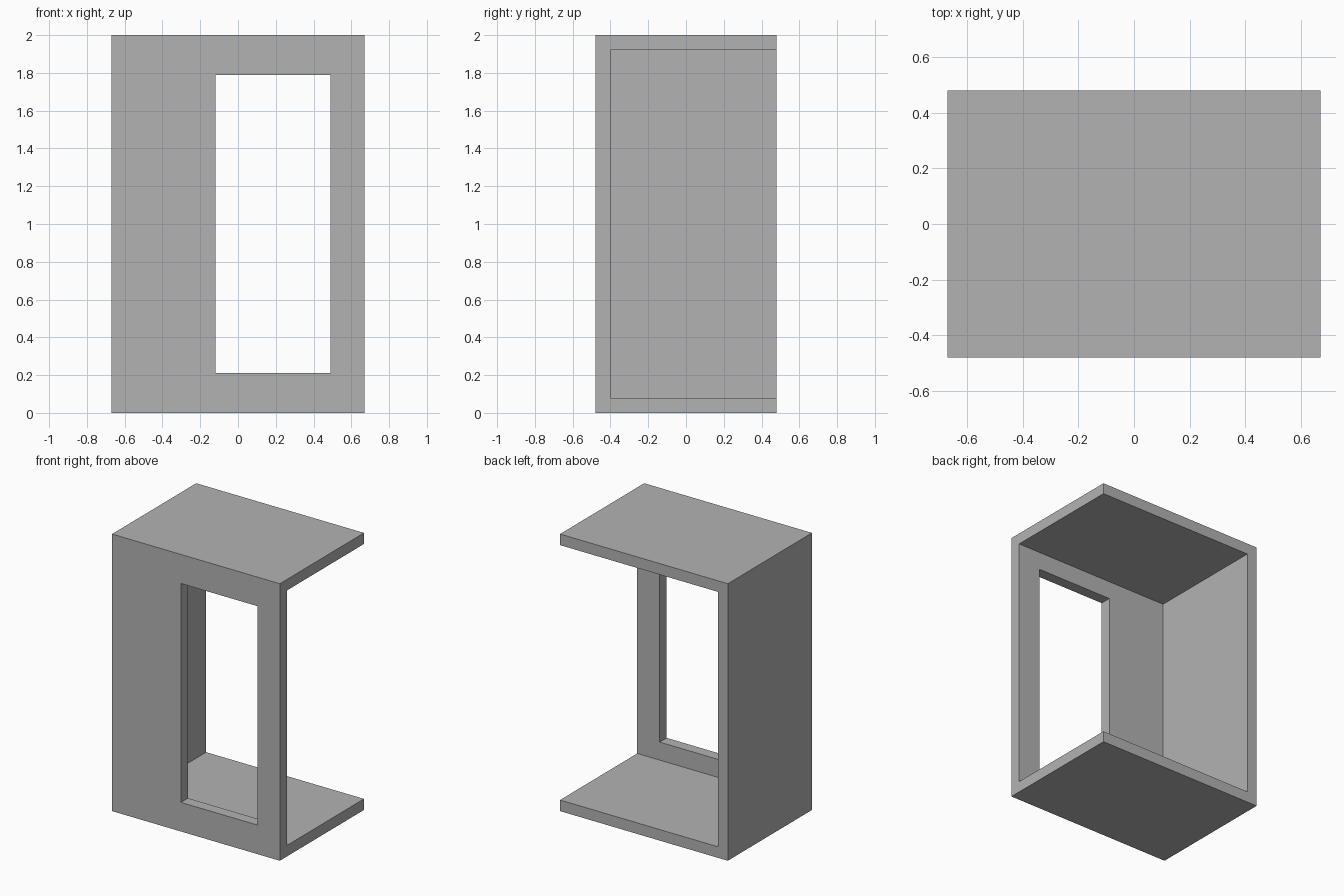
import bpy

default = bpy.data.objects.get("Cube")
if default:
    bpy.data.objects.remove(default, do_unlink=True)

W, D, H, T = 1.34, 0.96, 2.0, 0.08   # outer size and panel thickness

grey = bpy.data.materials.new("plain_grey")
grey.use_nodes = True
grey.diffuse_color = (0.45, 0.45, 0.45, 1)
grey.node_tree.nodes["Principled BSDF"].inputs["Base Color"].default_value = (0.45, 0.45, 0.45, 1)


def box(name, x, y, z):
    """Box from (min, max) ranges on each axis."""
    bpy.ops.mesh.primitive_cube_add(size=1)
    obj = bpy.context.object
    obj.name = name
    for v in obj.data.vertices:
        v.co = [r[0] if c < 0 else r[1] for c, r in zip(v.co, (x, y, z))]
    obj.data.materials.append(grey)
    return obj


def cut(target, cutter):
    """Subtract a box, then discard it."""
    mod = target.modifiers.new("cut", "BOOLEAN")
    mod.operation = "DIFFERENCE"
    mod.solver = "EXACT"
    mod.object = cutter
    bpy.context.view_layer.objects.active = target
    bpy.ops.object.modifier_apply(modifier=mod.name)
    bpy.data.objects.remove(cutter, do_unlink=True)


# Outer block
shell = box("open_shell", (-W / 2, W / 2), (-D / 2, D / 2), (0, H))

# Hollow interior, open at the back and on the left side
cut(shell, box("interior_cutter", (-W / 2 + T, W), (-D / 2 + T, D), (T, H - T)))

# Tall opening through the front panel
cut(shell, box("opening_cutter", (-0.12, 0.49), (-D, 0), (0.21, 1.79)))
